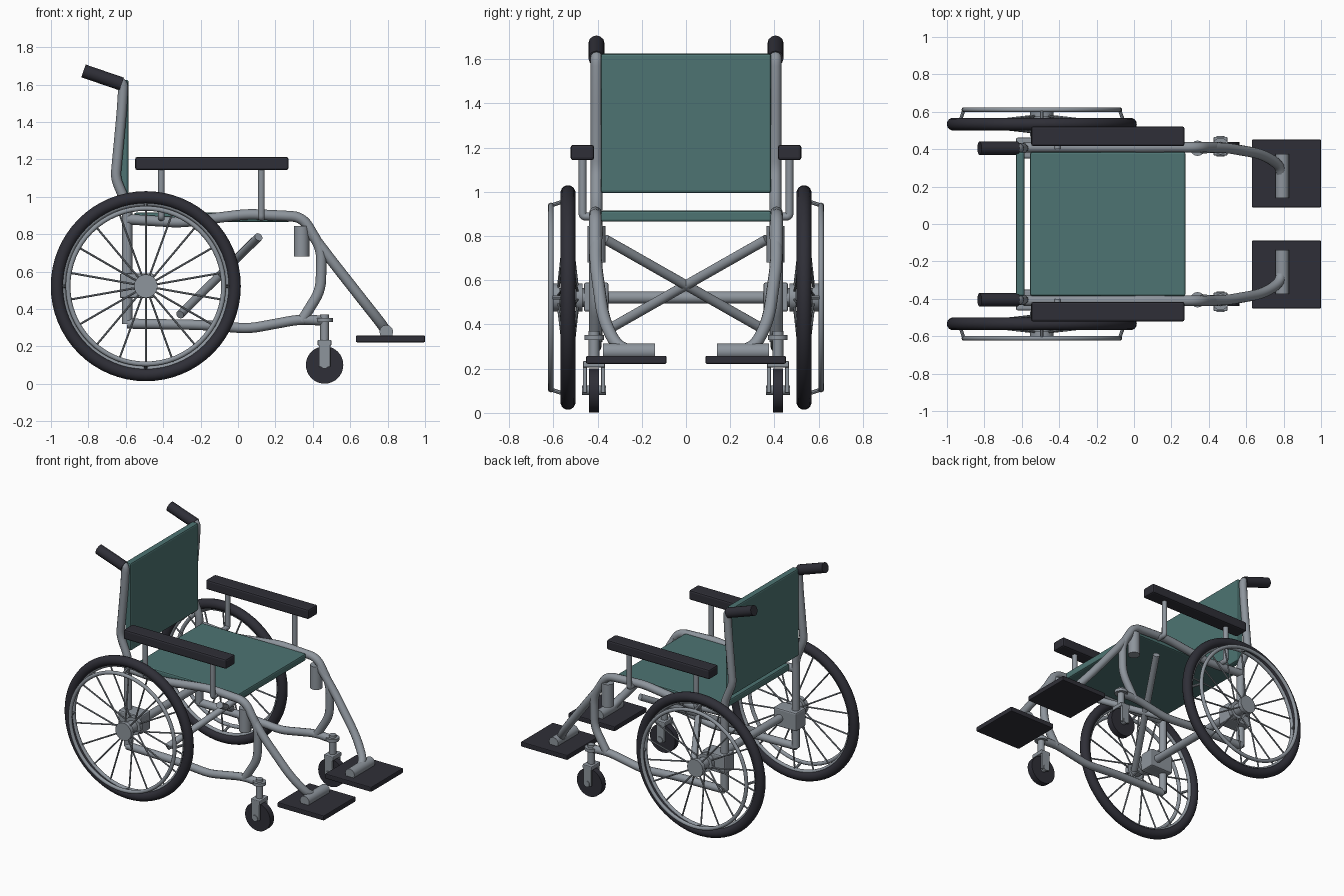
import bpy, math
from mathutils import Vector

cube = bpy.data.objects.get("Cube")
if cube:
    bpy.data.objects.remove(cube, do_unlink=True)


def material(name, rgb):
    m = bpy.data.materials.new(name)
    m.use_nodes = True
    m.diffuse_color = (*rgb, 1)
    m.node_tree.nodes["Principled BSDF"].inputs["Base Color"].default_value = (*rgb, 1)
    return m


METAL = material("grey_metal", (0.27, 0.30, 0.335))
BLACK = material("black_rubber", (0.028, 0.028, 0.038))
FABRIC = material("teal_fabric", (0.075, 0.175, 0.17))


def smooth(obj):
    bpy.ops.object.select_all(action="DESELECT")
    obj.select_set(True)
    bpy.context.view_layer.objects.active = obj
    bpy.ops.object.shade_smooth_by_angle(angle=math.radians(40))


def rounded(points, soft):
    """Replace each inner corner of a path by a short curve."""
    pts = [Vector(p) for p in points]
    out = [pts[0]]
    for a, b, c in zip(pts, pts[1:], pts[2:]):
        p = b + (a - b).normalized() * min(soft, (a - b).length * 0.45)
        q = b + (c - b).normalized() * min(soft, (c - b).length * 0.45)
        for i in range(6):
            t = i / 5
            out.append(p * (1 - t) ** 2 + b * 2 * t * (1 - t) + q * t * t)
    return out + [pts[-1]]


def tubes(name, paths, radius, mat=METAL, soft=0.06, sides=4):
    """Round bars swept along one or more paths, made into one mesh."""
    curve = bpy.data.curves.new(name, "CURVE")
    curve.dimensions = "3D"
    curve.bevel_depth = radius
    curve.bevel_resolution = sides
    curve.use_fill_caps = True
    for path in paths:
        pts = rounded(path, soft)
        spline = curve.splines.new("POLY")
        spline.points.add(len(pts) - 1)
        for sp, p in zip(spline.points, pts):
            sp.co = (*p, 1)
    temp = bpy.data.objects.new(name + "_path", curve)
    bpy.context.collection.objects.link(temp)
    bpy.context.view_layer.update()
    deps = bpy.context.evaluated_depsgraph_get()
    mesh = bpy.data.meshes.new_from_object(temp.evaluated_get(deps))
    bpy.data.objects.remove(temp, do_unlink=True)
    obj = bpy.data.objects.new(name, mesh)
    bpy.context.collection.objects.link(obj)
    mesh.materials.clear()
    mesh.materials.append(mat)
    smooth(obj)
    return obj


def box(name, low, high, mat, bevel=0.01):
    low, high = Vector(low), Vector(high)
    bpy.ops.mesh.primitive_cube_add(size=1, location=(low + high) / 2)
    obj = bpy.context.object
    obj.name = name
    size = high - low
    obj.scale = [abs(v) for v in size]
    bpy.ops.object.transform_apply(location=False, rotation=False, scale=True)
    obj.data.materials.append(mat)
    mod = obj.modifiers.new("soft_edges", "BEVEL")
    mod.width = bevel
    mod.segments = 2
    return obj


def ring(name, centre, major, minor, mat):
    bpy.ops.mesh.primitive_torus_add(location=centre, rotation=(math.pi / 2, 0, 0),
                                     major_radius=major, minor_radius=minor,
                                     major_segments=64, minor_segments=14)
    obj = bpy.context.object
    obj.name = name
    obj.data.materials.append(mat)
    smooth(obj)


# Seat and back fabric
box("seat", (-0.555, -0.385, 0.865), (0.275, 0.385, 0.915), FABRIC)
box("backrest", (-0.632, -0.385, 0.995), (-0.585, 0.385, 1.625), FABRIC)

# Folding cross braces and axle bar
tubes("cross_braces", [[(0.11, s * 0.365, 0.785), (-0.31, -s * 0.365, 0.37)] for s in (-1, 1)], 0.023)
tubes("axle_bar", [[(-0.5, -0.38, 0.522), (-0.5, 0.38, 0.522)]], 0.028)

AX, AZ = -0.493, 0.522
for s, side in ((-1, "near"), (1, "far")):
    def at(x, y, z):
        return (x, s * y, z)

    def flat(y, pts):
        return [at(x, y, z) for x, z in pts]

    def part(name):
        return side + "_" + name

    # Frame tubes
    tubes(part("back_post"), [flat(0.405, [(-0.66, 1.615), (-0.612, 1.61), (-0.622, 1.45), (-0.655, 1.1),
                                           (-0.592, 0.95), (-0.592, 0.32)])], 0.027, soft=0.04)
    tubes(part("seat_rail"), [flat(0.41, [(-0.59, 0.88), (-0.31, 0.862), (0.05, 0.908), (0.345, 0.893),
                                          (0.447, 0.72), (0.442, 0.5), (0.34, 0.335)])], 0.028)
    tubes(part("lower_rail"), [flat(0.41, [(-0.592, 0.322), (-0.2, 0.315), (0.06, 0.295),
                                           (0.33, 0.345), (0.45, 0.338)])], 0.027)
    # Push handle
    tubes(part("handle_grip"), [flat(0.405, [(-0.826, 1.673), (-0.622, 1.603)])], 0.036, BLACK)

    # Armrest with posts turned in to the rail
    box(part("armrest"), at(-0.55, 0.416, 1.143), at(0.27, 0.522, 1.213), BLACK, 0.012)
    tubes(part("armrest_posts"), [[at(x, 0.468, 1.15), at(x, 0.468, 0.888), at(x, 0.4, 0.888)]
                                  for x in (-0.41, 0.125)], 0.018, soft=0.015)

    # Leg rest, foot bar and footplate
    tubes(part("leg_rest_hinge"), [flat(0.405, [(0.34, 0.68), (0.34, 0.845)])], 0.041, sides=6)
    tubes(part("leg_rest"), [[at(0.36, 0.405, 0.845), at(0.48, 0.41, 0.685), at(0.68, 0.375, 0.43),
                              at(0.775, 0.32, 0.31), at(0.79, 0.26, 0.28)]], 0.028, soft=0.08)
    tubes(part("foot_bar"), [[at(0.793, 0.14, 0.278), at(0.793, 0.375, 0.278)]], 0.037)
    box(part("footplate"), at(0.63, 0.088, 0.222), at(1.0, 0.452, 0.258), BLACK, 0.006)

    # Caster: mounting plate, stem, fork and wheel
    cy = 0.416
    tubes(part("caster_flange"), [[at(0.463, cy, 0.33), at(0.463, cy, 0.352)]], 0.044, sides=6)
    tubes(part("caster_stem"), [[at(0.463, cy, 0.21), at(0.463, cy, 0.37)]], 0.024)
    box(part("fork_crown"), at(0.425, cy - 0.05, 0.205), at(0.5, cy + 0.05, 0.235), METAL, 0.006)
    for d in (-1, 1):
        y = cy + d * 0.041
        box(part("fork_blade"), at(0.432, y - 0.009, 0.09), at(0.494, y + 0.009, 0.225), METAL, 0.004)
    tubes(part("caster_axle"), [[at(0.463, cy - 0.055, 0.103), at(0.463, cy + 0.055, 0.103)]], 0.022)
    wheel = tubes(part("caster_wheel"), [[at(0.463, cy - 0.022, 0.101), at(0.463, cy + 0.022, 0.101)]],
                  0.1, BLACK, sides=14)
    mod = wheel.modifiers.new("soft_edges", "BEVEL")
    mod.width = 0.008
    mod.segments = 2

    # Axle bracket and hub
    box(part("axle_bracket"), at(-0.632, 0.35, 0.458), at(-0.45, 0.462, 0.59), METAL)
    tubes(part("hub"), [[at(AX, 0.42, AZ), at(AX, 0.6, AZ)]], 0.042, sides=6)
    tubes(part("hub_flanges"), [[at(AX, y, AZ), at(AX, y + 0.03, AZ)] for y in (0.468, 0.572)],
          0.063, sides=8)

    # Drive wheel: tyre, rim, push rim, spokes and clips
    ring(part("tyre"), at(AX, 0.534, AZ), 0.474, 0.034, BLACK)
    ring(part("rim"), at(AX, 0.534, AZ), 0.443, 0.014, METAL)
    ring(part("push_rim"), at(AX, 0.611, AZ), 0.416, 0.013, METAL)

    def polar(r, y, turn):
        return at(AX + r * math.cos(turn), y, AZ + r * math.sin(turn))

    turns = [math.pi / 2 + i * math.tau / 18 for i in range(18)]
    tubes(part("spokes"), [[polar(0.04, 0.534 + 0.045 * (-1) ** i, a), polar(0.44, 0.534, a)]
                           for i, a in enumerate(turns)], 0.0055, sides=2)
    tubes(part("push_rim_clips"), [[polar(0.416, 0.611, i * math.pi / 2), polar(0.44, 0.54, i * math.pi / 2)]
                                   for i in range(4)], 0.009, sides=2)
